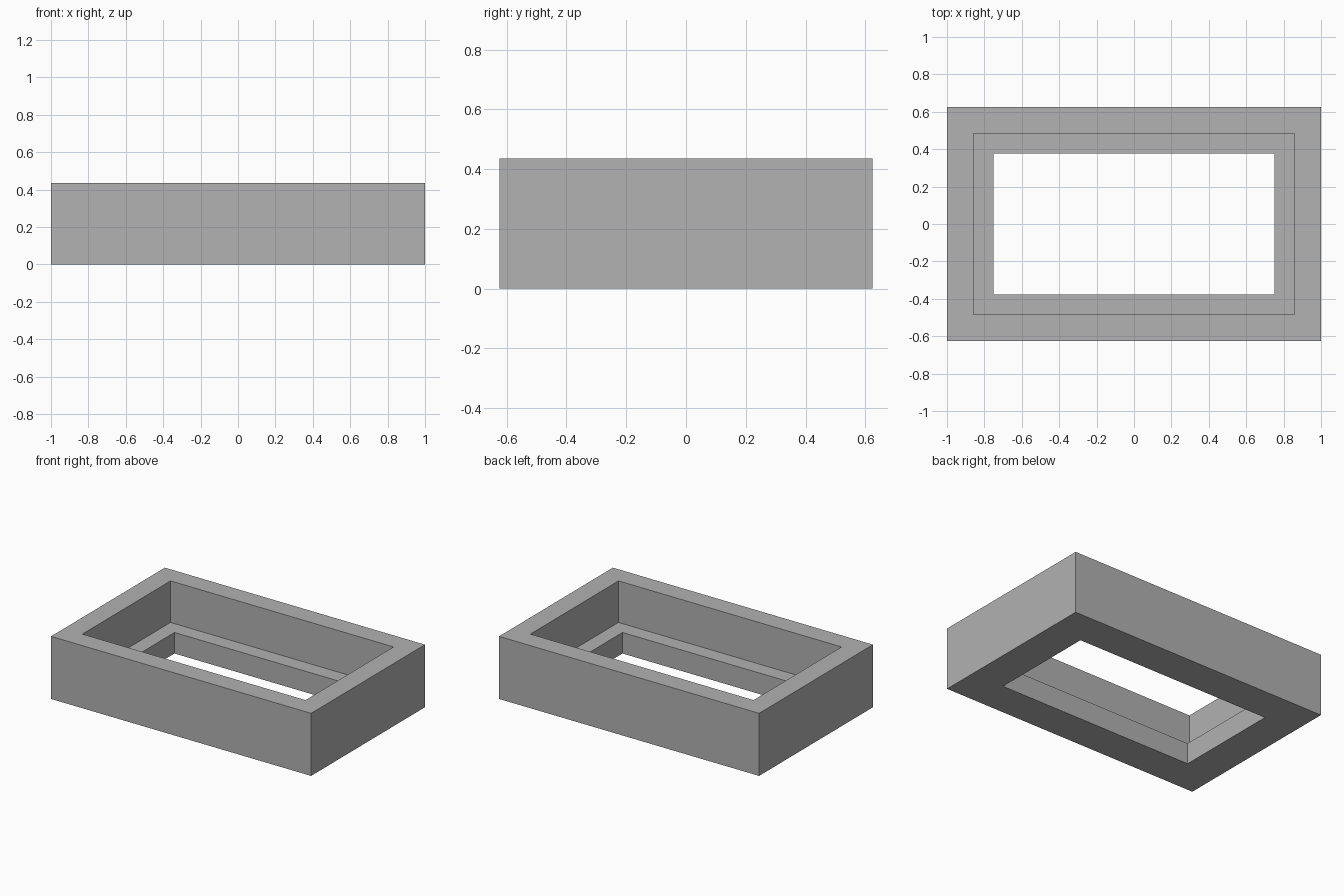
import bpy
import bmesh

cube = bpy.data.objects.get("Cube")
if cube:
    bpy.data.objects.remove(cube, do_unlink=True)

HEIGHT, LEDGE = 0.435, 0.146
OUTER = (1.0, 0.625)
RECESS = (0.858, 0.484)
OPENING = (0.752, 0.376)

# Plain grey material
grey = bpy.data.materials.new("grey")
grey.use_nodes = True
grey.diffuse_color = (0.445, 0.445, 0.445, 1)
grey.node_tree.nodes["Principled BSDF"].inputs["Base Color"].default_value = grey.diffuse_color


def ring(bm, half_size, z):
    """Rectangle of four vertices at height z."""
    hx, hy = half_size
    return [bm.verts.new((sx * hx, sy * hy, z))
            for sx, sy in ((-1, -1), (1, -1), (1, 1), (-1, 1))]


# Stepped frame: wall section swept round the rectangle, with an inner ledge
bm = bmesh.new()
section = [(OUTER, 0), (OUTER, HEIGHT), (RECESS, HEIGHT),
           (RECESS, LEDGE), (OPENING, LEDGE), (OPENING, 0)]
rings = [ring(bm, size, z) for size, z in section]
for a, b in zip(rings, rings[1:] + rings[:1]):
    for i in range(4):
        j = (i + 1) % 4
        bm.faces.new((a[i], a[j], b[j], b[i]))
bmesh.ops.recalc_face_normals(bm, faces=bm.faces)

mesh = bpy.data.meshes.new("stepped_frame")
bm.to_mesh(mesh)
bm.free()
mesh.materials.append(grey)
frame = bpy.data.objects.new("stepped_frame", mesh)
bpy.context.collection.objects.link(frame)
